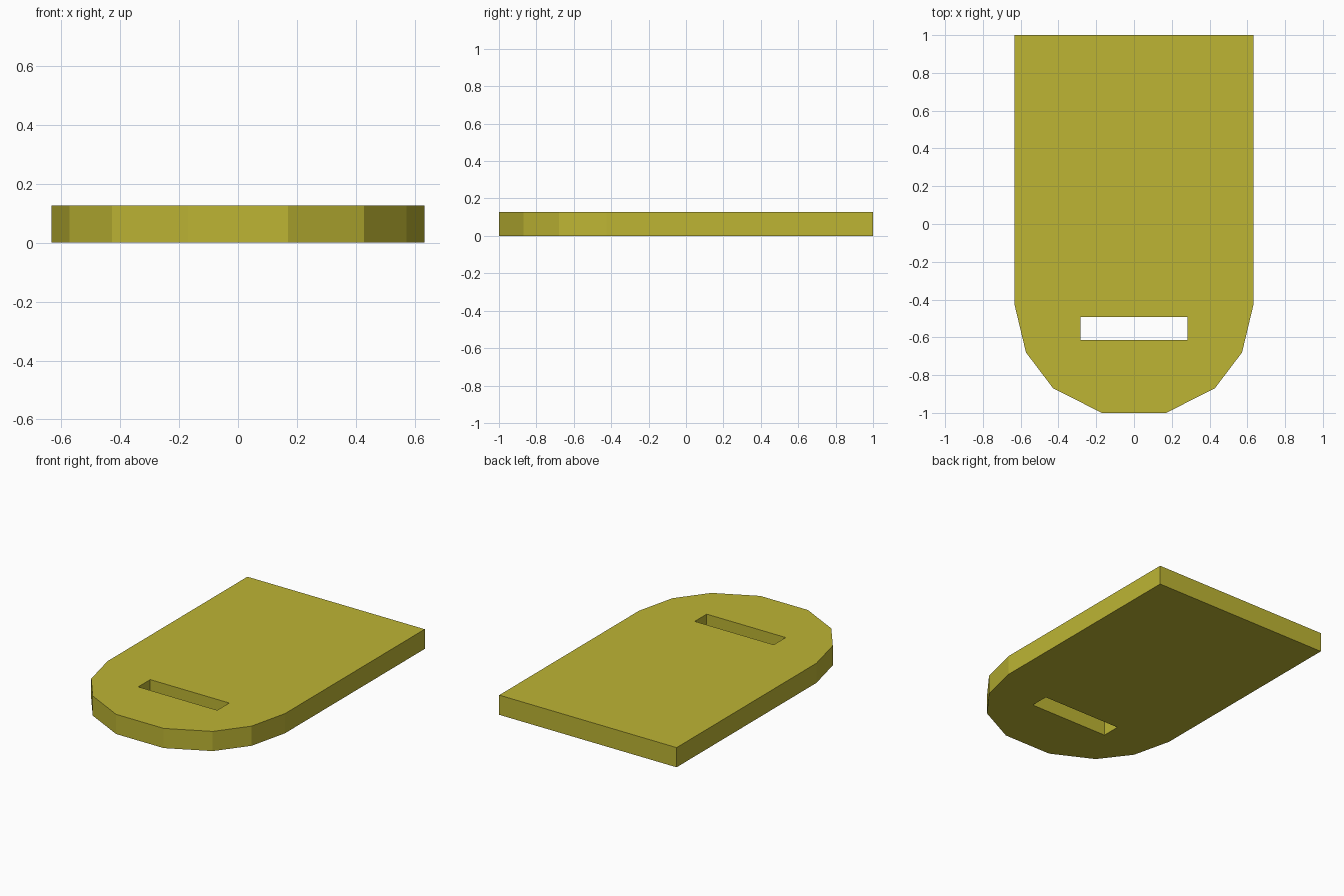
import bpy, bmesh

if "Cube" in bpy.data.objects:
    bpy.data.objects.remove(bpy.data.objects["Cube"])

THICKNESS = 0.127

mat = bpy.data.materials.new("olive yellow")
mat.diffuse_color = (0.51, 0.46, 0.034, 1.0)
mat.use_nodes = True
mat.node_tree.nodes["Principled BSDF"].inputs["Base Color"].default_value = mat.diffuse_color


def mirrored(half):
    """Right-hand half profile -> closed symmetric outline."""
    return half + [(-x, y) for x, y in reversed(half)]


# Tag outline with rounded front end, and the strap slot
outline = mirrored([(0.633, 1.0), (0.633, -0.425), (0.572, -0.68),
                    (0.428, -0.87), (0.17, -1.0)])
slot = mirrored([(0.282, -0.492), (0.282, -0.614)])

bm = bmesh.new()
edges = []
for loop in (outline, slot):
    verts = [bm.verts.new((x, y, 0)) for x, y in loop]
    edges += [bm.edges.new((v, verts[(i + 1) % len(verts)]))
              for i, v in enumerate(verts)]

# Fill between the loops, then extrude to a solid plate
bmesh.ops.triangle_fill(bm, edges=edges, use_beauty=True, normal=(0, 0, 1))
result = bmesh.ops.extrude_face_region(bm, geom=bm.faces[:], use_keep_orig=True)
top = [g for g in result["geom"] if isinstance(g, bmesh.types.BMVert)]
bmesh.ops.translate(bm, verts=top, vec=(0, 0, THICKNESS))
bmesh.ops.recalc_face_normals(bm, faces=bm.faces[:])

mesh = bpy.data.meshes.new("slotted_plate")
bm.to_mesh(mesh)
bm.free()
mesh.materials.append(mat)
plate = bpy.data.objects.new("slotted_plate", mesh)
bpy.context.collection.objects.link(plate)
